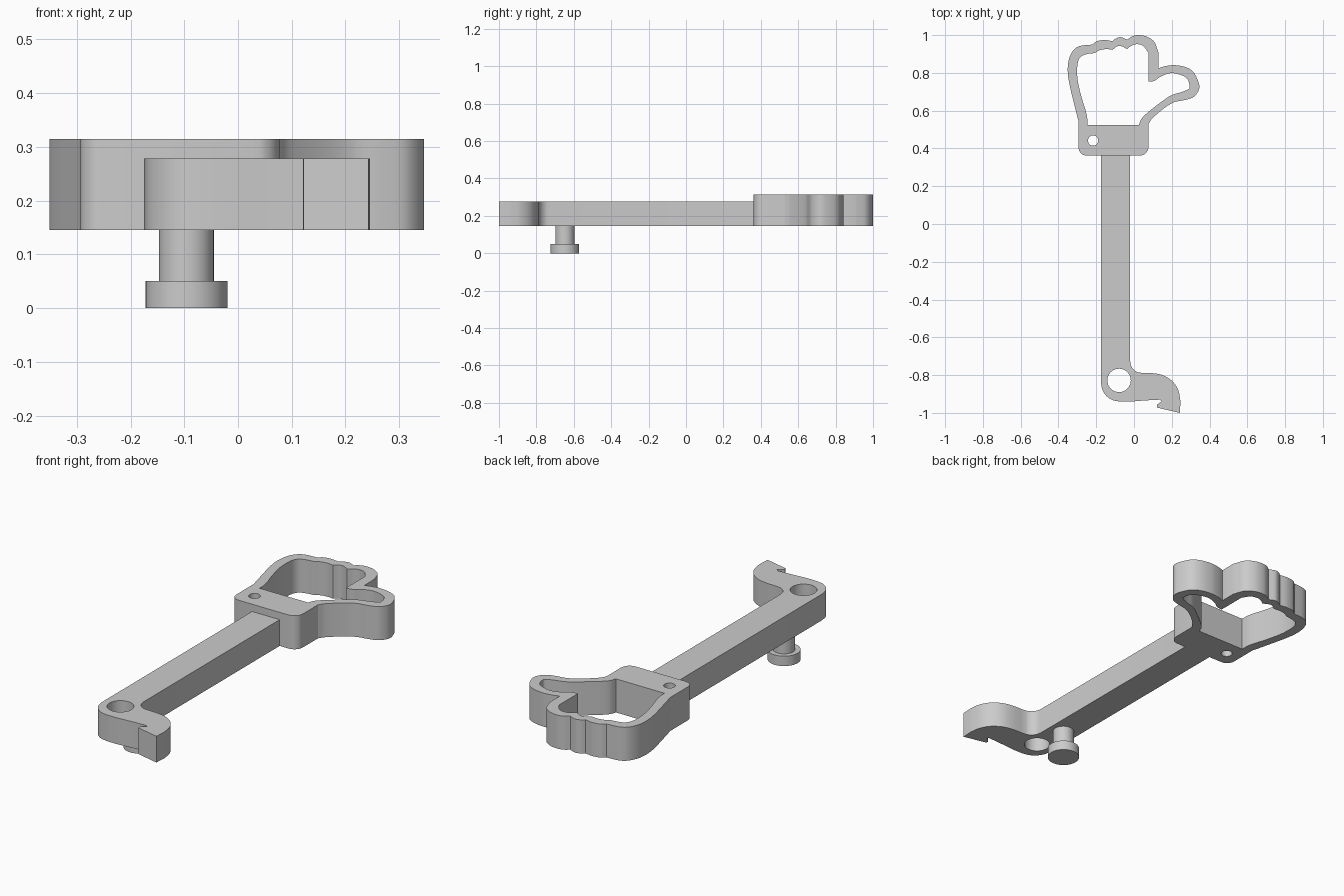
import bpy, bmesh
from math import sin, cos, pi
from mathutils import Vector

if "Cube" in bpy.data.objects:
    bpy.data.objects.remove(bpy.data.objects["Cube"])


def smooth_run(pts, n=5):
    """Catmull-Rom through one run of points; runs meet at corners."""
    p = [Vector(q) for q in pts]
    if len(p) < 3:
        return p
    p = [2 * p[0] - p[1]] + p + [2 * p[-1] - p[-2]]
    out = []
    for a, b, c, d in zip(p, p[1:], p[2:], p[3:]):
        for i in range(n):
            t = i / n
            out.append(0.5 * (2 * b + (c - a) * t + (2 * a - 5 * b + 4 * c - d) * t * t
                              + (3 * b - a - 3 * c + d) * t ** 3))
    return out + [p[-2]]


def outline(*runs):
    out = []
    for run in runs:
        for q in smooth_run(run):
            if not out or (q - out[-1]).length > 1e-4:
                out.append(q)
    if (out[0] - out[-1]).length < 1e-4:
        out.pop()
    return out


def arc(cx, cy, r, a0, a1, n=8):
    return [(cx + r * cos((a0 + (a1 - a0) * i / n) * pi / 180),
             cy + r * sin((a0 + (a1 - a0) * i / n) * pi / 180)) for i in range(n + 1)]


def circle(cx, cy, r, n=36):
    return [Vector(q) for q in arc(cx, cy, r, 0, 360, n)[:-1]]


def plate(name, loops, z0, z1):
    """Extrude an outline (with hole loops) between two heights."""
    cu = bpy.data.curves.new(name + "_profile", 'CURVE')
    cu.dimensions = '2D'
    cu.fill_mode = 'BOTH'
    cu.extrude = (z1 - z0) / 2
    for loop in loops:
        s = cu.splines.new('POLY')
        s.points.add(len(loop) - 1)
        for pt, q in zip(s.points, loop):
            pt.co = (q.x, q.y, 0, 1)
        s.use_cyclic_u = True
    tmp = bpy.data.objects.new(name + "_tmp", cu)
    bpy.context.collection.objects.link(tmp)
    dg = bpy.context.evaluated_depsgraph_get()
    me = bpy.data.meshes.new_from_object(tmp.evaluated_get(dg))
    bpy.data.objects.remove(tmp)
    bm = bmesh.new()
    bm.from_mesh(me)
    bmesh.ops.remove_doubles(bm, verts=bm.verts, dist=1e-5)
    bmesh.ops.translate(bm, verts=bm.verts, vec=(0, 0, (z0 + z1) / 2))
    bmesh.ops.recalc_face_normals(bm, faces=bm.faces)
    bm.to_mesh(me)
    bm.free()
    me.name = name
    ob = bpy.data.objects.new(name, me)
    bpy.context.collection.objects.link(ob)
    bpy.ops.object.select_all(action='DESELECT')
    ob.select_set(True)
    bpy.context.view_layer.objects.active = ob
    bpy.ops.object.shade_smooth_by_angle(angle=0.5)
    return ob


# Hand-shaped frame: outer contour, palm opening, small hole in the wrist
hand_outer = outline(
    [(-.294, .545), (-.31, .608), (-.336, .714), (-.35, .794), (-.347, .862),
     (-.325, .915), (-.288, .942), (-.22, .95)],
    [(-.22, .95), (-.198, .967), (-.156, .974), (-.114, .968)],
    [(-.114, .968), (-.098, .981), (-.071, .989), (-.035, .976)],
    [(-.035, .976), (-.008, .994), (.025, 1.0), (.068, .992), (.108, .963), (.13, .905)],
    [(.13, .905), (.13, .825)],
    [(.13, .825), (.167, .836), (.214, .841), (.272, .831), (.315, .804), (.343, .746),
     (.343, .709), (.315, .672), (.267, .656), (.214, .645), (.161, .614), (.1, .562), (.077, .53)],
    [(.077, .53), (.077, .41)],
    arc(.029, .41, .048, 0, -90, 4),
    arc(-.25, .406, .044, -90, -180, 4))
palm_opening = outline(
    [(-.246, .524), (-.251, .582), (-.278, .672), (-.299, .767), (-.299, .847),
     (-.283, .884), (-.251, .899), (-.209, .905)],
    [(-.209, .905), (-.182, .92), (-.145, .926), (-.114, .922)],
    [(-.114, .922), (-.09, .94), (-.066, .941), (-.037, .926)],
    [(-.037, .926), (-.012, .945), (.018, .952), (.05, .942), (.077, .905)],
    [(.077, .905), (.077, .755)],
    [(.077, .755), (.108, .758), (.146, .783), (.198, .799), (.251, .788), (.283, .767),
     (.294, .73), (.288, .714), (.251, .698), (.198, .682), (.151, .651), (.082, .598),
     (.04, .558), (.026, .524)])
plate("hand_frame", [hand_outer, palm_opening, circle(-.217, .442, .027, 24)], .145, .315)

# Long arm with hooked end and round hole
arm = outline(
    [(-.02, .362), (-.175, .362)],
    [(-.175, .362), (-.175, -.84)],
    arc(-.075, -.84, .1, 180, 270, 4),
    [(-.075, -.94), (-.02, -.94), (.06, -.934), (.138, -.93)],
    [(.138, -.93), (.145, -.938), (.135, -.947), (.122, -.958), (.122, -.972)],
    [(.122, -.972), (.135, -.98), (.243, -1.0)][::2],
    [(.243, -1.0), (.246, -.94)],
    [(.246, -.94), (.236, -.884), (.207, -.836), (.161, -.804), (.108, -.791), (.04, -.788)],
    arc(.04, -.728, .06, 270, 180, 4),
    [(-.02, -.728), (-.02, .362)])
plate("hooked_arm", [arm, circle(-.079, -.828, .062)], .145, .278)

# Peg under the arm, with a wider foot
plate("peg_stem", [circle(-.096, -.648, .051)], .05, .145)
plate("peg_foot", [circle(-.096, -.648, .076)], 0, .05)
